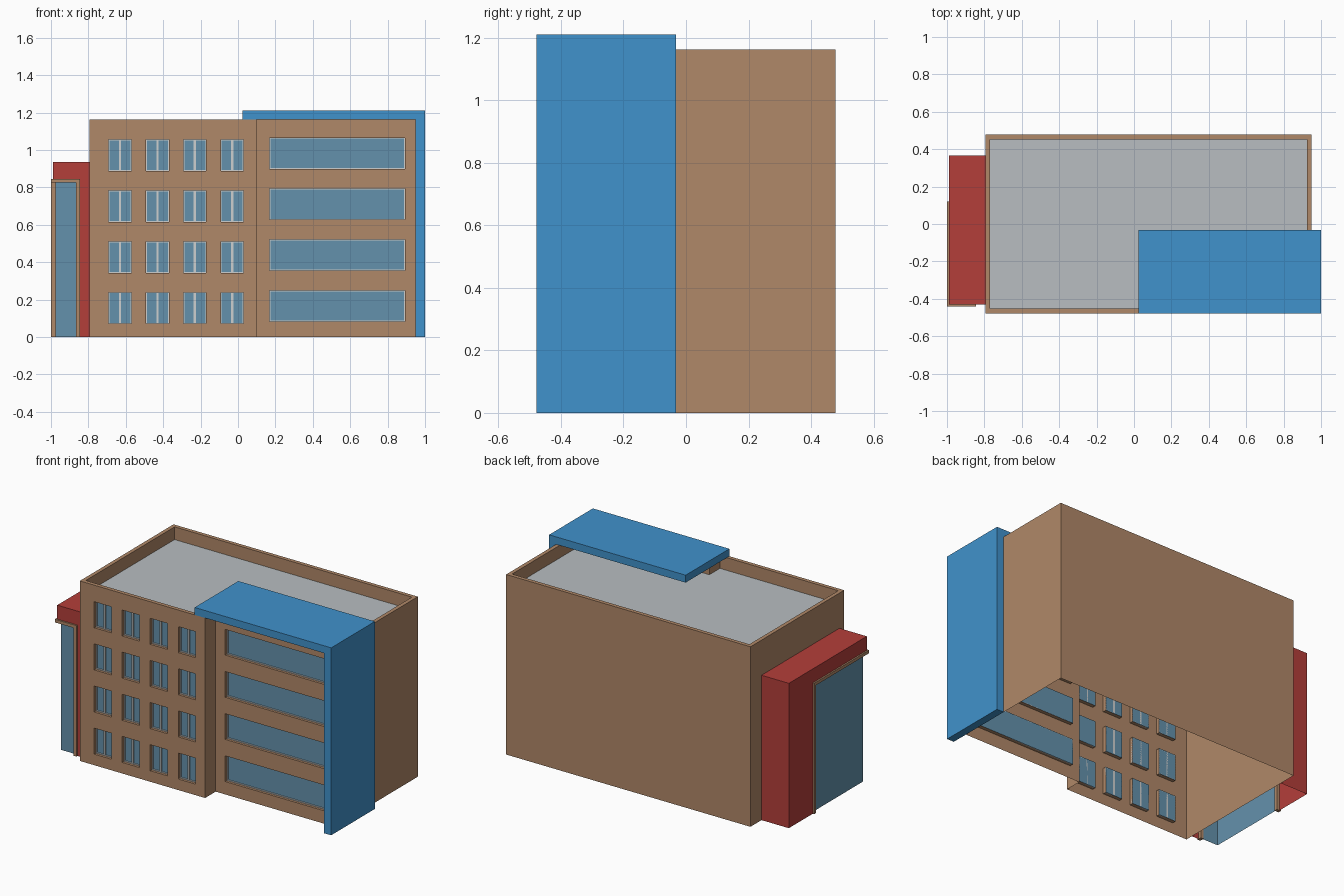
import bpy, bmesh

if "Cube" in bpy.data.objects:
    bpy.data.objects.remove(bpy.data.objects["Cube"])


def material(name, rgb):
    m = bpy.data.materials.new(name)
    lin = [((c / 255 + 0.055) / 1.055) ** 2.4 for c in rgb]
    m.diffuse_color = (*lin, 1)
    m.use_nodes = True
    m.node_tree.nodes["Principled BSDF"].inputs["Base Color"].default_value = m.diffuse_color
    return m


BROWN = material("brown wall", (176, 136, 104))
ROOF = material("grey roof", (184, 190, 193))
GLASS = material("blue grey glass", (100, 145, 172))
BLUE = material("blue cladding", (64, 146, 204))
RED = material("red cladding", (180, 62, 58))
PALE = material("pale frame", (205, 208, 208))


def mesh(name, faces, mats):
    """faces: list of (points, material index)"""
    bm = bmesh.new()
    for pts, mi in faces:
        bm.faces.new([bm.verts.new(p) for p in pts]).material_index = mi
    bmesh.ops.remove_doubles(bm, verts=bm.verts, dist=1e-5)
    bmesh.ops.recalc_face_normals(bm, faces=bm.faces)
    me = bpy.data.meshes.new(name)
    bm.to_mesh(me)
    bm.free()
    for m in mats:
        me.materials.append(m)
    ob = bpy.data.objects.new(name, me)
    bpy.context.collection.objects.link(ob)
    return ob


def box_faces(x0, x1, y0, y1, z0, z1):
    c = [(x, y, z) for x in (x0, x1) for y in (y0, y1) for z in (z0, z1)]
    ids = [(0, 1, 3, 2), (4, 6, 7, 5), (0, 4, 5, 1), (2, 3, 7, 6), (0, 2, 6, 4), (1, 5, 7, 3)]
    return [([c[i] for i in f], 0) for f in ids]


def boxes(name, mat, *dims):
    return mesh(name, [f for d in dims for f in box_faces(*d)], [mat])


def upright(a, b, z0, z1):
    """vertical quad over the plan segment a-b"""
    return [(*a, z0), (*b, z0), (*b, z1), (*a, z1)]


H, ROOF_Z, DEPTH = 1.162, 1.08, 0.024


def window_wall(name, x0, x1, y, cols, rows, mullion):
    """thin wall with glazed pockets, plus pale frames"""
    xs = sorted({x0, x1, *[v for c in cols for v in c]})
    zs = sorted({0, H, *[v for r in rows for v in r]})
    faces, frames = [], []
    for xa, xb in zip(xs, xs[1:]):
        for za, zb in zip(zs, zs[1:]):
            if (xa, xb) not in cols or (za, zb) not in rows:
                faces.append((upright((xa, y), (xb, y), za, zb), 0))
                continue
            yb = y + DEPTH
            faces.append((upright((xa, yb), (xb, yb), za, zb), 1))
            faces += [(upright((x, y), (x, yb), za, zb), 0) for x in (xa, xb)]
            faces += [([(xa, y, z), (xb, y, z), (xb, yb, z), (xa, yb, z)], 0) for z in (za, zb)]
            t, yf = 0.005, yb - 0.008
            frames += [(xa, xb, yf, yb, za, za + t), (xa, xb, yf, yb, zb - t, zb),
                       (xa, xa + t, yf, yb, za + t, zb - t), (xb - t, xb, yf, yb, za + t, zb - t)]
            if mullion:
                xm = (xa + xb) / 2
                frames.append((xm - 0.006, xm + 0.006, yf, yb, za + t, zb - t))
    mesh(name, faces, [BROWN, GLASS])
    boxes(name + "_frames", PALE, *frames)


# front walls: four by four small windows, and four ribbon windows set back
window_wall("front_wall_left", -0.795, 0.10, -0.478,
            [(-0.692 + 0.2 * i, -0.57 + 0.2 * i) for i in range(4)],
            [(0.071 + 0.272 * i, 0.239 + 0.272 * i) for i in range(4)], True)
window_wall("front_wall_right", 0.10, 0.95, -0.37, [(0.168, 0.892)],
            [(0.083 + 0.272 * i, 0.249 + 0.272 * i) for i in range(4)], False)

# other walls, parapet and sunken roof; the shell is open below
outer = [(-.795, -.478), (.10, -.478), (.10, -.37), (.95, -.37), (.95, .478), (-.795, .478)]
inner = [(-.77, -.453), (.075, -.453), (.075, -.345), (.925, -.345), (.925, .453), (-.77, .453)]
shell = []
for i in range(6):
    j = (i + 1) % 6
    if i not in (0, 2):
        shell.append((upright(outer[i], outer[j], 0, H), 0))
    shell.append(([(*outer[i], H), (*outer[j], H), (*inner[j], H), (*inner[i], H)], 0))
    shell.append((upright(inner[i], inner[j], ROOF_Z, H), 0))
mesh("walls_and_parapet", shell, [BROWN])
mesh("roof", [([(*p, ROOF_Z) for p in inner], 0)], [ROOF])

# blue wrap: L profile of roof slab and side fin, extruded along y
L = [(0.025, H), (0.95, H), (0.95, 0), (1.0, 0), (1.0, 1.21), (0.025, 1.21)]
ya, yb = -0.478, -0.032
wrap = [([(x, y, z) for x, z in L], 0) for y in (ya, yb)]
for i in range(6):
    (xa, za), (xb, zb) = L[i], L[(i + 1) % 6]
    wrap.append(([(xa, ya, za), (xb, ya, zb), (xb, yb, zb), (xa, yb, za)], 0))
mesh("blue_wrap", wrap, [BLUE])

# red entrance block, open at the glazed corner and below
x0, x1, y0, y1, top, head = -0.99, -0.795, -0.43, 0.365, 0.935, 0.845
red = [
    upright((x0, y1), (x1, y1), 0, top),
    upright((x0, 0.12), (x0, y1), 0, top),
    upright((x0, y0), (x0, 0.12), head, top),
    upright((x0, y0), (-0.845, y0), head, top),
    upright((-0.845, y0), (x1, y0), 0, top),
    [(x0, y0, top), (x1, y0, top), (x1, y1, top), (x0, y1, top)],
]
mesh("entrance_block", [(f, 0) for f in red], [RED])

# corner glazing and its brown frame
mesh("entrance_glass", [
    (upright((-0.975, -0.415), (-0.975, 0.11), 0, 0.835), 0),
    (upright((-0.975, -0.415), (-0.855, -0.415), 0, 0.835), 0)], [GLASS])
boxes("entrance_frame", BROWN,
      (-1.0, -0.97, -0.44, 0.12, 0.825, head),
      (-0.97, -0.845, -0.44, -0.41, 0.825, head),
      (-1.0, -0.97, 0.10, 0.12, 0, 0.825),
      (-0.865, -0.845, -0.44, -0.41, 0, 0.825))
